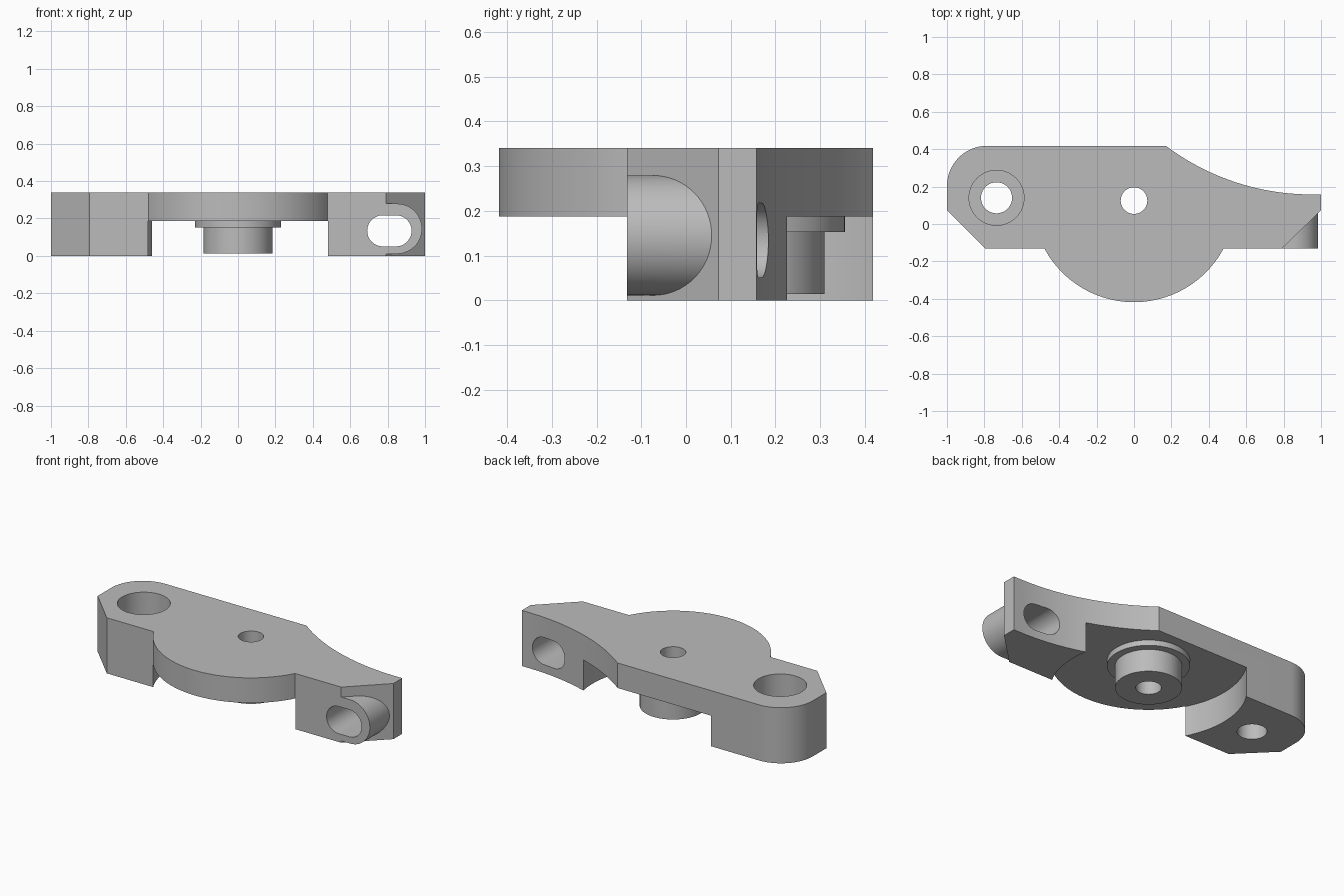
import bpy
import bmesh
from math import cos, sin, radians, atan2, sqrt, pi

cube = bpy.data.objects.get("Cube")
if cube:
    bpy.data.objects.remove(cube)

grey = bpy.data.materials.new("machined_grey")
grey.use_nodes = True
grey.diffuse_color = (0.5, 0.5, 0.5, 1)
grey.node_tree.nodes["Principled BSDF"].inputs["Base Color"].default_value = (0.5, 0.5, 0.5, 1)


def arc(cx, cy, r, start, end, steps):
    """Points on a circular arc, angles in radians."""
    return [(cx + r * cos(start + (end - start) * i / steps),
             cy + r * sin(start + (end - start) * i / steps)) for i in range(steps + 1)]


def circle(cx, cy, r):
    return arc(cx, cy, r, 0, 2 * pi, 72)[:-1]


def stadium(x1, x2, z, r):
    return arc(x2, z, r, -pi / 2, pi / 2, 32) + arc(x1, z, r, pi / 2, 3 * pi / 2, 32)


def prism(name, points, lo, hi, along_y=False):
    """Extrude a profile upward, or from front to back."""
    bm = bmesh.new()
    place = (lambda p: (p[0], lo, p[1])) if along_y else (lambda p: (p[0], p[1], lo))
    face = bm.faces.new([bm.verts.new(place(p)) for p in points])
    ext = bmesh.ops.extrude_face_region(bm, geom=[face])
    verts = [v for v in ext["geom"] if isinstance(v, bmesh.types.BMVert)]
    bmesh.ops.translate(bm, verts=verts, vec=(0, hi - lo, 0) if along_y else (0, 0, hi - lo))
    bmesh.ops.recalc_face_normals(bm, faces=bm.faces)
    mesh = bpy.data.meshes.new(name)
    bm.to_mesh(mesh)
    bm.free()
    mesh.materials.append(grey)
    obj = bpy.data.objects.new(name, mesh)
    bpy.context.collection.objects.link(obj)
    return obj


def combine(target, tool, operation):
    """Apply a boolean and discard the tool."""
    mod = target.modifiers.new(operation.lower(), "BOOLEAN")
    mod.operation, mod.solver, mod.object = operation, "EXACT", tool
    bpy.context.view_layer.objects.active = target
    bpy.ops.object.modifier_apply(modifier=mod.name)
    bpy.data.objects.remove(tool)


TOP, UNDER = 0.34, 0.187      # plate top and underside heights
FRONT, BACK = -0.132, 0.418
HUB_Y, HUB_R = 0.125, 0.543

# Outline: rounded shoulder, chamfers, round front bulge, concave back sweep
bulge = atan2(FRONT - HUB_Y, sqrt(HUB_R ** 2 - (FRONT - HUB_Y) ** 2))
sweep_x, sweep_y = 0.95, 0.158
rise = BACK - sweep_y
sweep_r = ((sweep_x - 0.17) ** 2 + rise ** 2) / (2 * rise)
sweep_end = atan2(rise - sweep_r, 0.17 - sweep_x)
outline = (arc(-0.785, BACK - 0.215, 0.215, pi / 2, pi, 20)
           + [(-1, 0.073), (-0.795, FRONT)]
           + arc(0, HUB_Y, HUB_R, -pi - bulge, bulge, 48)
           + [(0.79, FRONT), (1, 0.073), (1, sweep_y)]
           + arc(sweep_x, sweep_y + sweep_r, sweep_r, -pi / 2, sweep_end, 28))
body = prism("bracket_body", outline, 0, TOP)

# Round recess under the plate leaves an arm at each end
combine(body, prism("recess_cutter", circle(0, HUB_Y, HUB_R + 0.003), -0.1, UNDER), "DIFFERENCE")

# Hub under the plate, and the slotted boss on the left arm
combine(body, prism("hub_flange", circle(0, HUB_Y, 0.23), 0.153, UNDER + 0.05), "UNION")
combine(body, prism("hub_boss", circle(0, HUB_Y, 0.185), 0.014, UNDER + 0.07), "UNION")
combine(body, prism("slot_boss", stadium(0.773, 0.85, 0.145, 0.134), FRONT, 0.1, True), "UNION")

# Holes: hub bore, counterbored bolt hole, slot through the left arm
cuts = [("hub_bore", circle(0, HUB_Y, 0.071), -0.1, 0.5, False),
        ("bolt_hole", circle(-0.735, 0.14, 0.083), -0.1, 0.5, False),
        ("bolt_counterbore", circle(-0.735, 0.14, 0.147), 0.15, 0.5, False),
        ("arm_slot", stadium(0.774, 0.845, 0.134, 0.083), -0.6, 0.6, True)]
for cut in cuts:
    combine(body, prism(*cut), "DIFFERENCE")

# Smooth curved walls, keep edges crisp
bpy.ops.object.select_all(action="DESELECT")
body.select_set(True)
bpy.context.view_layer.objects.active = body
bpy.ops.object.shade_smooth_by_angle(angle=radians(25))
